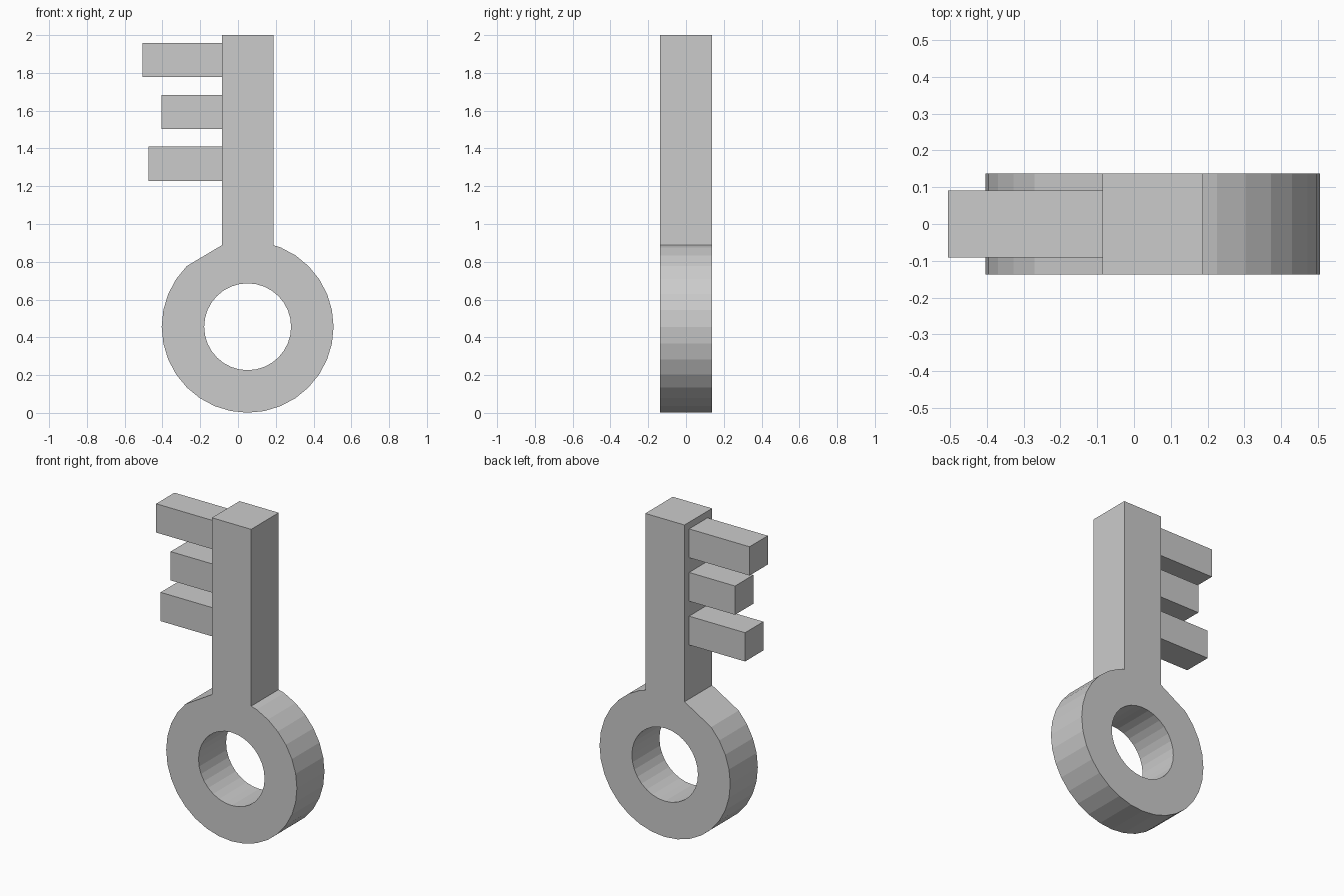
import bpy
from math import cos, sin, radians

if "Cube" in bpy.data.objects:
    bpy.data.objects.remove(bpy.data.objects["Cube"])

CX, CZ = 0.051, 0.456        # centre of the ring handle
R_OUT, R_IN = 0.455, 0.23
HALF_W, HALF_D = 0.1365, 0.137
SEGMENTS = 32


def circle(r, steps):
    return [(CX + r * cos(radians(i * 360 / SEGMENTS)),
             CZ + r * sin(radians(i * 360 / SEGMENTS))) for i in steps]


def add_outline(curve, points):
    spline = curve.splines.new('POLY')
    spline.points.add(len(points) - 1)
    for p, (x, z) in zip(spline.points, points):
        p.co = (x, z, 0, 1)
    spline.use_cyclic_u = True


def add_box(name, x0, x1, y0, y1, z0, z1):
    bpy.ops.mesh.primitive_cube_add(
        size=1, location=((x0 + x1) / 2, (y0 + y1) / 2, (z0 + z1) / 2))
    obj = bpy.context.object
    obj.name = name
    obj.scale = (x1 - x0, y1 - y0, z1 - z0)
    bpy.ops.object.transform_apply(location=False, rotation=False, scale=True)
    return obj


# Ring handle and shaft: one continuous outline with a round hole
curve = bpy.data.curves.new("ring_and_shaft", 'CURVE')
curve.dimensions = '2D'
curve.fill_mode = 'BOTH'
curve.extrude = HALF_D
join_z = CZ + 0.4317
shaft = [(CX - HALF_W, join_z), (CX - HALF_W, 2.0),
         (CX + HALF_W, 2.0), (CX + HALF_W, join_z)]
add_outline(curve, shaft + circle(R_OUT, range(6, -21, -1)))
add_outline(curve, circle(R_IN, range(SEGMENTS)))
key = bpy.data.objects.new("ring_and_shaft", curve)
key.rotation_euler.x = radians(90)
bpy.context.collection.objects.link(key)
bpy.context.view_layer.objects.active = key
key.select_set(True)
bpy.ops.object.convert(target='MESH')
for poly in bpy.context.object.data.polygons:
    poly.use_smooth = False

# Three teeth of differing length on the left of the shaft
for name, x_end, z0 in (("lower_tooth", -0.475, 1.228),
                        ("middle_tooth", -0.405, 1.503),
                        ("upper_tooth", -0.506, 1.777)):
    add_box(name, x_end, CX - HALF_W + 0.005, -0.091, 0.091, z0, z0 + 0.181)
